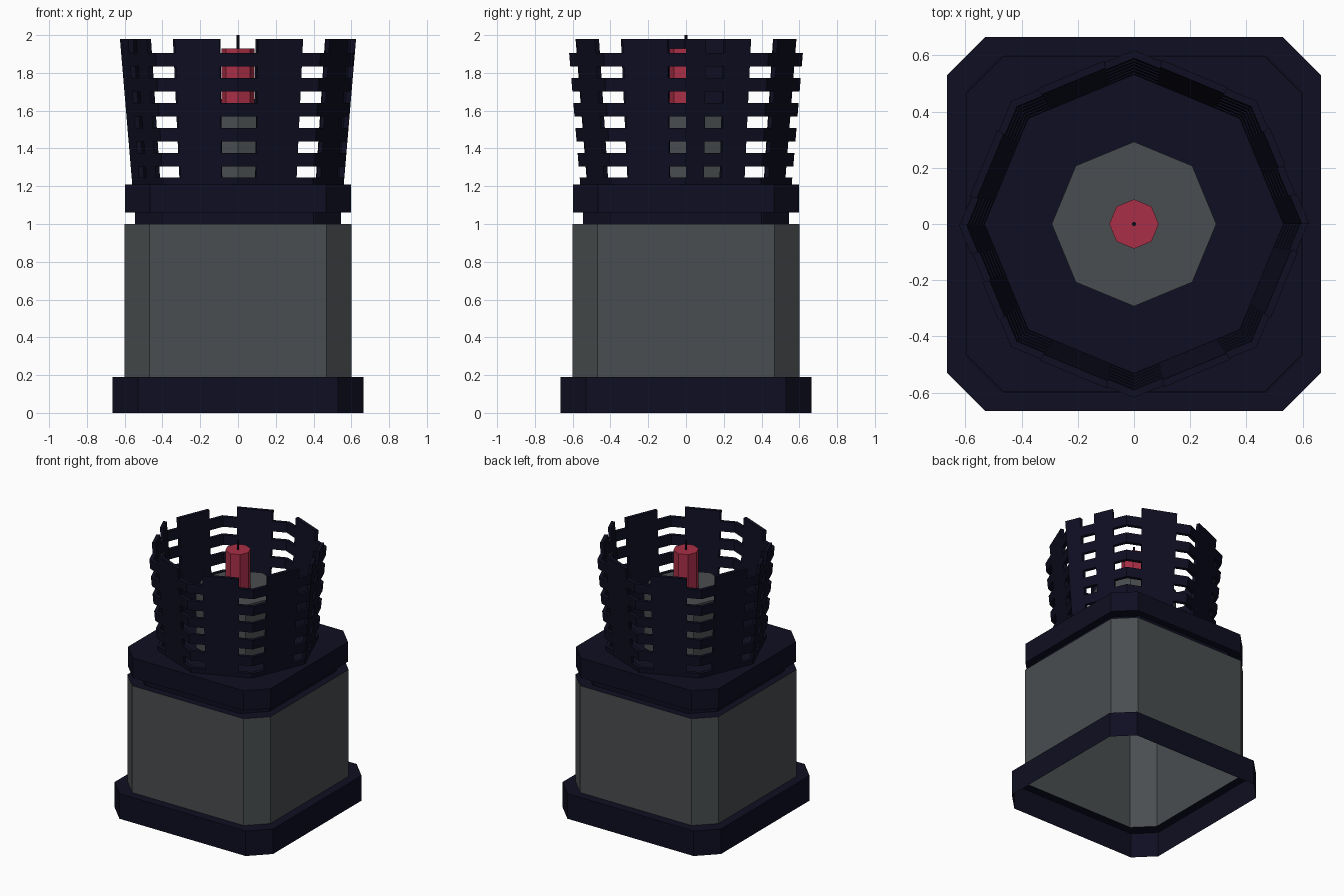
import bpy, bmesh, math
from mathutils import Vector

if "Cube" in bpy.data.objects:
    bpy.data.objects.remove(bpy.data.objects["Cube"])


def material(name, rgb):
    m = bpy.data.materials.new(name)
    m.diffuse_color = (*rgb, 1)
    m.use_nodes = True
    m.node_tree.nodes["Principled BSDF"].inputs["Base Color"].default_value = m.diffuse_color
    return m


NAVY = material("dark navy", (0.0045, 0.0045, 0.016))
GREY = material("stone grey", (0.068, 0.075, 0.079))
RED = material("candle red", (0.40, 0.028, 0.062))


def finish(name, bm, mat):
    bmesh.ops.recalc_face_normals(bm, faces=bm.faces[:])
    me = bpy.data.meshes.new(name)
    bm.to_mesh(me)
    bm.free()
    me.materials.append(mat)
    ob = bpy.data.objects.new(name, me)
    bpy.context.collection.objects.link(ob)


def chamfered(h, k):
    # square outline of half-size h whose straight sides end at k
    return [(h, -k), (h, k), (k, h), (-k, h), (-h, k), (-h, -k), (-k, -h), (k, -h)]


def ngon(r, n=8):
    return [(r * math.cos(i * math.tau / n), r * math.sin(i * math.tau / n)) for i in range(n)]


def loft(name, rings, mat, cap_top=True):
    # rings: list of (outline, z), skinned from bottom to top, open underneath
    bm = bmesh.new()
    loops = [[bm.verts.new((x, y, z)) for x, y in pts] for pts, z in rings]
    for a, b in zip(loops, loops[1:]):
        for i in range(len(a)):
            j = (i + 1) % len(a)
            bm.faces.new((a[i], a[j], b[j], b[i]))
    if cap_top:
        bm.faces.new(loops[-1])
    finish(name, bm, mat)


# Plinth, hollow underneath, and grey body
body = chamfered(0.6, 0.468)
base = chamfered(0.665, 0.53)
loft("base_plinth", [(base, 0), (base, 0.19), (body, 0.19)], NAVY, cap_top=False)
loft("body_walls", [(body, 0.19), (body, 1.0)], GREY, cap_top=False)

# Stepped collar on top of the body
neck, slab = chamfered(0.545, 0.40), chamfered(0.597, 0.465)
loft("top_collar", [(body, 1.0), (neck, 1.0), (neck, 1.06), (slab, 1.06), (slab, 1.21)], NAVY)

# Grey pedestal, red candle and wick
loft("pedestal", [(ngon(0.293), 1.21), (ngon(0.293), 1.64)], GREY)
loft("candle", [(ngon(0.088), 1.64), (ngon(0.088), 1.93)], RED)
loft("wick", [(ngon(0.008), 1.93), (ngon(0.008), 2.0)], NAVY)


# Flared eight-sided cage of staves and rungs
def cage_point(k, u, z, inset):
    r = 0.56 + (z - 1.21) * 0.065 / 0.77 - inset
    a, b = (Vector((r * math.cos(t), r * math.sin(t), z))
            for t in (k * math.pi / 4, (k + 1) * math.pi / 4))
    return a.lerp(b, u)


def panel(bm, k, u0, u1, z0, z1, thick=0.028):
    o, i = ([bm.verts.new(cage_point(k, u, z, d))
             for u, z in ((u0, z0), (u1, z0), (u1, z1), (u0, z1))] for d in (0, thick))
    bm.faces.new(o)
    bm.faces.new(i[::-1])
    for n in range(4):
        m = (n + 1) % 4
        bm.faces.new((o[n], i[n], i[m], o[m]))


staves, rungs = bmesh.new(), bmesh.new()
levels = [(1.21, 1.245)] + [(1.305 + 0.132 * n, 1.377 + 0.132 * n) for n in range(5)]
for k in range(8):
    # two opposite sides carry a split stave
    if k in (0, 4):
        solid, gaps = [(0, 0.24), (0.47, 0.78)], [(0.24, 0.47), (0.78, 1)]
    else:
        solid, gaps = [(0.24, 0.78)], [(0, 0.24), (0.78, 1)]
    for u0, u1 in solid:
        panel(staves, k, u0, u1, 1.21, 1.98)
    for u0, u1 in gaps:
        for z0, z1 in levels:
            panel(rungs, k, u0, u1, z0, z1)
finish("cage_staves", staves, NAVY)
finish("cage_rungs", rungs, NAVY)
